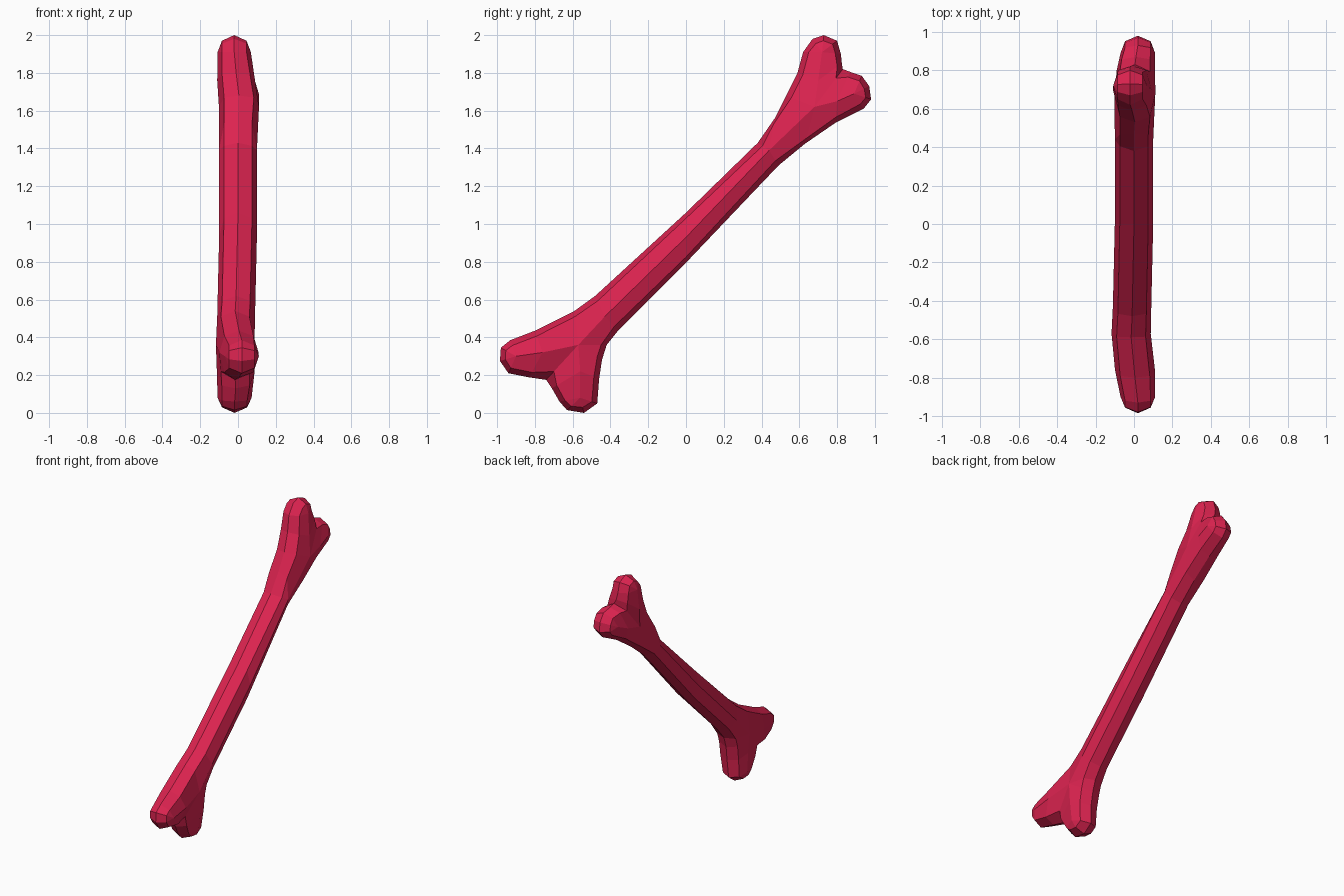
import bpy
import bmesh
from mathutils import Vector

default_cube = bpy.data.objects.get("Cube")
if default_cube:
    bpy.data.objects.remove(default_cube, do_unlink=True)

# Core line of the bone: centre (y, z), sideways drift in x, half thickness in x
core = {
    "upper_tip": (.72, 1.91, -.02, .088),
    "upper_arm": (.70, 1.76, -.01, .1),
    "top_fork": (.68, 1.62, .005, .106),
    "back_arm": (.80, 1.65, .01, .1),
    "back_tip": (.89, 1.69, .02, .09),
    "shaft_top": (.44, 1.39, .0, .1),
    "shaft_middle": (.0, .93, .0, .1),
    "shaft_bottom": (-.43, .51, -.01, .1),
    "bottom_fork": (-.57, .36, -.015, .102),
    "front_arm": (-.76, .32, .005, .104),
    "front_tip": (-.9, .3, .02, .09),
    "foot_arm": (-.56, .22, -.012, .1),
    "foot_tip": (-.56, .08, -.018, .09),
}

# Silhouette (y, z), walked around the bone; each run belongs to a core point
outline = [
    ("upper_tip", [(.62, 1.91), (.67, 1.98), (.73, 2.0), (.8, 1.97), (.82, 1.9)]),
    ("upper_arm", [(.825, 1.85)]),
    ("top_fork", [(.83, 1.82)]),
    ("back_arm", [(.87, 1.805)]),
    ("back_tip", [(.93, 1.785), (.97, 1.73), (.98, 1.66), (.94, 1.61)]),
    ("back_arm", [(.79, 1.535)]),
    ("top_fork", [(.63, 1.425)]),
    ("shaft_top", [(.49, 1.31)]),
    ("shaft_middle", [(.0, .795)]),
    ("shaft_bottom", [(-.36, .435)]),
    ("bottom_fork", [(-.42, .36), (-.445, .28)]),
    ("foot_arm", [(-.46, .18)]),
    ("foot_tip", [(-.47, .05), (-.54, .0), (-.63, .015), (-.67, .06)]),
    ("foot_arm", [(-.71, .13)]),
    ("bottom_fork", [(-.74, .175)]),
    ("front_arm", [(-.83, .188)]),
    ("front_tip", [(-.94, .21), (-.985, .275), (-.98, .345), (-.93, .385)]),
    ("front_arm", [(-.8, .435)]),
    ("bottom_fork", [(-.59, .54)]),
    ("shaft_bottom", [(-.48, .62)]),
    ("shaft_middle", [(.0, 1.06)]),
    ("shaft_top", [(.38, 1.43), (.47, 1.56)]),
    ("top_fork", [(.53, 1.68)]),
    ("upper_arm", [(.59, 1.8)]),
]
loop = [(name, Vector((0, *p))) for name, run in outline for p in run]

RIM_DEPTH = .03        # depth of the narrow facets beside the ridge
NOTCH_DEPTH = .06      # deeper rim inside the two notches
RIM_WIDTH = .74        # rim position as a share of the half thickness
NOTCHES = ((.83, 1.82), (-.74, .175))


def rim_point(name, point, side):
    y, z, drift, half = core[name]
    inward = (Vector((0, y, z)) - point).normalized()
    notch = any((point - Vector((0, *n))).length < .001 for n in NOTCHES)
    rim = point + inward * (NOTCH_DEPTH if notch else RIM_DEPTH)
    rim.x = drift + side * half * RIM_WIDTH
    return rim


bm = bmesh.new()
ridge = [bm.verts.new((core[name][2], p.y, p.z)) for name, p in loop]

# Both flanks: narrow facets from ridge to rim, broad facets from rim to core
for side in (-1, 1):
    spine = {name: bm.verts.new((drift + side * half, y, z))
             for name, (y, z, drift, half) in core.items()}
    rim = [bm.verts.new(rim_point(name, p, side)) for name, p in loop]
    for i in range(len(loop)):
        j = (i + 1) % len(loop)
        bm.faces.new((ridge[i], ridge[j], rim[j], rim[i]))
        a, b = spine[loop[i][0]], spine[loop[j][0]]
        bm.faces.new((rim[i], rim[j], b) if a == b else (rim[i], rim[j], b, a))

bmesh.ops.recalc_face_normals(bm, faces=bm.faces[:])
mesh = bpy.data.meshes.new("bone")
bm.to_mesh(mesh)
bm.free()

# Single crimson colour
crimson = bpy.data.materials.new("crimson")
crimson.use_nodes = True
colour = (.72, .017, .08, 1)
crimson.diffuse_color = colour
crimson.node_tree.nodes["Principled BSDF"].inputs["Base Color"].default_value = colour
mesh.materials.append(crimson)

bone = bpy.data.objects.new("bone", mesh)
bpy.context.collection.objects.link(bone)
